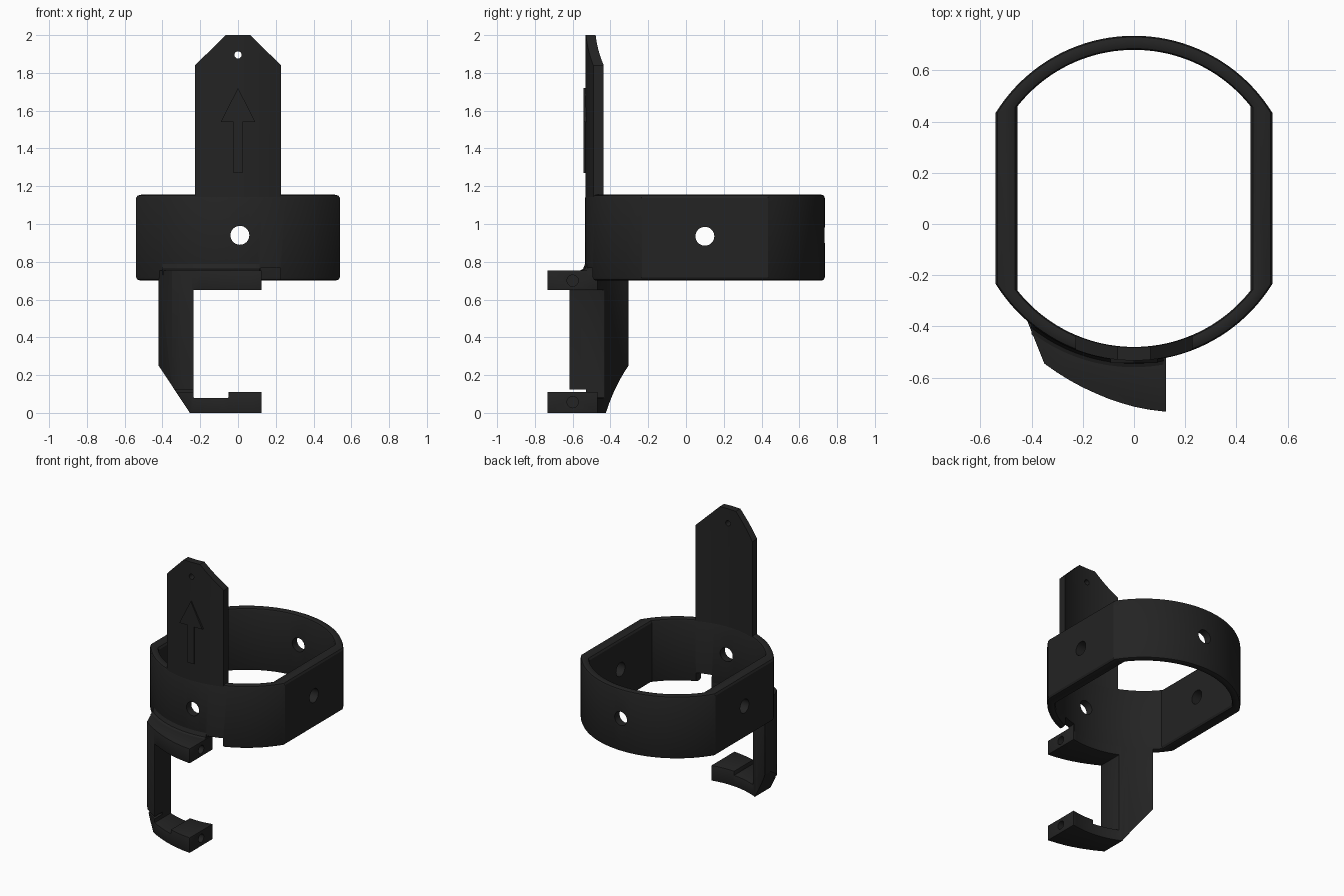
import bpy, bmesh, math

if "Cube" in bpy.data.objects:
    bpy.data.objects.remove(bpy.data.objects["Cube"])

CY, R_OUT, R_IN = 0.10, 0.635, 0.58   # ring centre and radii

mat = bpy.data.materials.new("matte black plastic")
mat.diffuse_color = (0.017, 0.017, 0.017, 1)
mat.use_nodes = True
mat.node_tree.nodes["Principled BSDF"].inputs["Base Color"].default_value = mat.diffuse_color


def make(name, bm):
    bmesh.ops.recalc_face_normals(bm, faces=bm.faces)
    me = bpy.data.meshes.new(name)
    bm.to_mesh(me)
    bm.free()
    me.materials.append(mat)
    ob = bpy.data.objects.new(name, me)
    bpy.context.collection.objects.link(ob)
    return ob


def prism(name, pts, lo, hi, axis="z"):
    """Extrude a closed outline along z (points x, y) or along y (points x, z)."""
    bm = bmesh.new()
    put = (lambda p, h: (p[0], p[1], h)) if axis == "z" else (lambda p, h: (p[0], h, p[1]))
    a = [bm.verts.new(put(p, lo)) for p in pts]
    b = [bm.verts.new(put(p, hi)) for p in pts]
    bm.faces.new(a)
    bm.faces.new(b)
    n = len(pts)
    for i in range(n):
        j = (i + 1) % n
        bm.faces.new((a[i], a[j], b[j], b[i]))
    return make(name, bm)


def box(x0, x1, y0, y1, z0, z1):
    return prism("cutter", [(x0, y0), (x1, y0), (x1, y1), (x0, y1)], z0, z1)


def rod(r, centre, length, axis):
    rot = {"x": (0, math.pi / 2, 0), "y": (math.pi / 2, 0, 0)}[axis]
    bpy.ops.mesh.primitive_cylinder_add(vertices=32, radius=r, depth=length,
                                        location=centre, rotation=rot)
    return bpy.context.object


def apply_mod(ob, mod):
    bpy.context.view_layer.objects.active = ob
    bpy.ops.object.modifier_apply(modifier=mod.name)


def boolean(ob, other, op="DIFFERENCE"):
    m = ob.modifiers.new("cut", "BOOLEAN")
    m.operation, m.solver, m.object = op, "EXACT", other
    apply_mod(ob, m)
    bpy.data.objects.remove(other)


def bevel(ob, width, angle=60):
    m = ob.modifiers.new("bevel", "BEVEL")
    m.width, m.segments = width, 2
    m.limit_method, m.angle_limit = "ANGLE", math.radians(angle)
    apply_mod(ob, m)


def smooth(ob):
    bpy.ops.object.select_all(action="DESELECT")
    ob.select_set(True)
    bpy.context.view_layer.objects.active = ob
    bpy.ops.object.shade_smooth_by_angle(angle=math.radians(25))


def front_arc(r, x0, x1, n=20):
    """Points on the front of a circle around the ring centre, from x0 to x1."""
    a0, a1 = math.asin(x0 / r), math.asin(x1 / r)
    angs = [a0 + (a1 - a0) * i / n for i in range(n + 1)]
    return [(r * math.sin(a), CY - r * math.cos(a)) for a in angs]


def flat_circle(r, half):
    """Circle with both sides cut flat at x = +-half."""
    front = front_arc(r, -half, half, 40)
    return front + [(x, 2 * CY - y) for x, y in reversed(front)]


# Clamp ring with flat sides
bm = bmesh.new()
loops = [[bm.verts.new((x, y, z)) for x, y in flat_circle(r, h)]
         for r, h, z in ((R_OUT, 0.54, 0.70), (R_OUT, 0.54, 1.155),
                         (R_IN, 0.455, 1.155), (R_IN, 0.455, 0.70))]
n = len(loops[0])
for k in range(4):
    p, q = loops[k], loops[(k + 1) % 4]
    for i in range(n):
        j = (i + 1) % n
        bm.faces.new((p[i], p[j], q[j], q[i]))
ring = make("clamp_ring", bm)
bevel(ring, 0.018)

# Holes through the ring and the notch beside the upper hook
boolean(ring, rod(0.05, (0.01, CY, 0.94), 3, "y"))
boolean(ring, rod(0.05, (0, CY, 0.935), 3, "x"))
boolean(ring, box(0.12, 0.225, -0.8, -0.3, 0.6, 0.768))
smooth(ring)

# Upright curved tongue with clipped top corners and a small hole
tongue = prism("tongue", front_arc(R_OUT - 0.002, -0.228, 0.228)
               + front_arc(R_IN + 0.002, 0.228, -0.228), 1.08, 2.0)
outline = [(-0.3, 1.0), (0.3, 1.0), (0.3, 1.769), (0.065, 2.0), (0.06, 2.1),
           (-0.06, 2.1), (-0.065, 2.0), (-0.3, 1.769)]
boolean(tongue, prism("cutter", outline, -0.8, 0, "y"), "INTERSECT")
boolean(tongue, rod(0.019, (0, -0.5, 1.895), 0.6, "y"))
smooth(tongue)

# Raised arrow on the tongue
half = [(0.025, 1.27), (0.025, 1.54), (0.092, 1.54)]
prism("arrow", half + [(0, 1.72)] + [(-x, z) for x, z in reversed(half)],
      -0.542, -0.51, "y")

# C-shaped bracket: plan footprint crossed with its front outline
plan = [(-0.42, -0.37), (-0.35, -0.545), (-0.30, -0.58), (-0.25, -0.611),
        (-0.20, -0.638), (-0.15, -0.661), (-0.10, -0.682), (-0.05, -0.699),
        (0.0, -0.713), (0.06, -0.725), (0.125, -0.733)]
bracket = prism("bracket", plan + front_arc(R_IN + 0.002, 0.125, -0.42), 0, 0.755)
outline = [(-0.5, 0.8), (-0.5, 0.371), (-0.42, 0.25), (-0.255, 0.0), (-0.24, -0.1),
           (0.2, -0.1), (0.2, 0.11), (-0.05, 0.11), (-0.05, 0.08), (-0.235, 0.08),
           (-0.235, 0.65), (0.2, 0.65), (0.2, 0.8)]
boolean(bracket, prism("cutter", outline, -1, 0, "y"), "INTERSECT")
bevel(bracket, 0.008)

# Slit at the foot of the arm and sockets in the hook ends
boolean(bracket, box(-0.5, -0.2, -0.8, -0.53, 0.108, 0.124))
for z in (0.70, 0.057):
    boolean(bracket, rod(0.03, (0.125, -0.60, z), 0.12, "x"))
smooth(bracket)

# Sloped fillet where the bracket meets the ring
bm = bmesh.new()
rows = [[bm.verts.new((x, y, z)) for x, y in front_arc(r, -0.40, 0.115)]
        for r, z in ((0.60, 0.73), (0.665, 0.73), (0.665, 0.752), (0.645, 0.762),
                     (0.634, 0.79), (0.60, 0.79))]
for k in range(6):
    p, q = rows[k], rows[(k + 1) % 6]
    for i in range(len(p) - 1):
        bm.faces.new((p[i], p[i + 1], q[i + 1], q[i]))
bm.faces.new([r[0] for r in rows])
bm.faces.new([r[-1] for r in rows])
smooth(make("bracket_fillet", bm))
